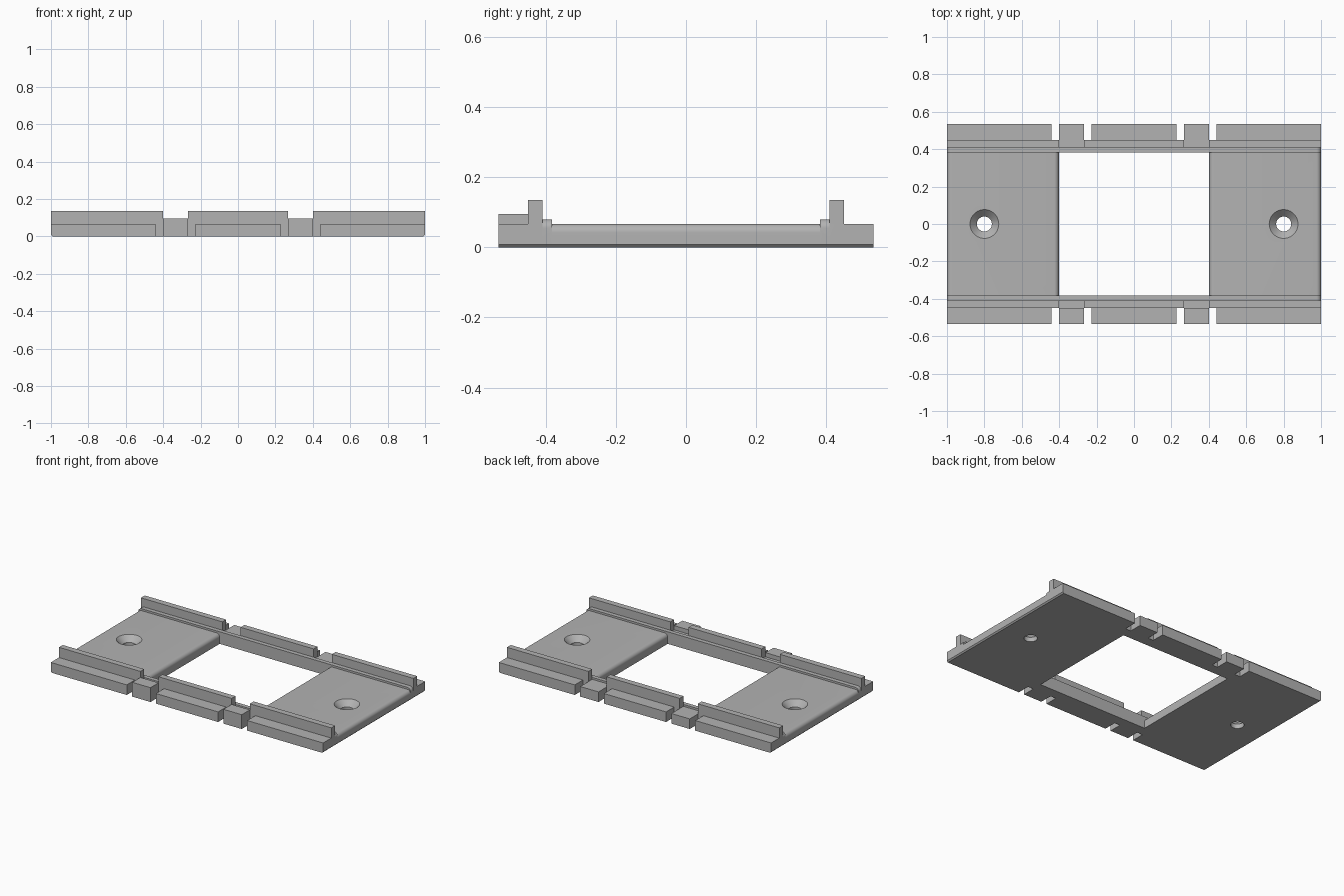
import bpy, bmesh, math

cube = bpy.data.objects.get("Cube")
if cube:
    bpy.data.objects.remove(cube)

grey = bpy.data.materials.new("plain grey")
grey.use_nodes = True
COLOUR = (0.45, 0.45, 0.45, 1)
grey.diffuse_color = COLOUR
grey.node_tree.nodes["Principled BSDF"].inputs["Base Color"].default_value = COLOUR

PLATE, LEDGE, RAIL, BLOCK = 0.067, 0.08, 0.135, 0.095
HALF_Y, RAIL_OUT, RAIL_IN, WINDOW_Y, WINDOW_X = 0.535, 0.45, 0.41, 0.382, 0.402
TAB_IN, TAB_OUT, SLOT = 0.268, 0.402, 0.04


def finish(bm, name):
    bmesh.ops.recalc_face_normals(bm, faces=bm.faces)
    mesh = bpy.data.meshes.new(name)
    bm.to_mesh(mesh)
    bm.free()
    mesh.materials.append(grey)
    obj = bpy.data.objects.new(name, mesh)
    bpy.context.collection.objects.link(obj)
    return obj


def slab(name, profile, y0, y1):
    """Extrude an x-z outline along y."""
    bm = bmesh.new()
    face = bm.faces.new([bm.verts.new((x, y0, z)) for x, z in profile])
    out = bmesh.ops.extrude_face_region(bm, geom=[face])
    verts = [v for v in out["geom"] if isinstance(v, bmesh.types.BMVert)]
    bmesh.ops.translate(bm, verts=verts, vec=(0, y1 - y0, 0))
    return finish(bm, name)


def box(name, x0, x1, y0, y1, z0, z1):
    return slab(name, [(x0, z0), (x1, z0), (x1, z1), (x0, z1)], min(y0, y1), max(y0, y1))


def outline(x0, x1, top, radius=0.0, low0=0.0, low1=0.0):
    """Section with rounded top corners and small bottom chamfers."""
    points = [(x0, low0), (x0 + low0, 0), (x1 - low1, 0), (x1, low1)]
    if not low0:
        points.pop(0)
    if not low1:
        points.pop()
    if not radius:
        return points + [(x1, top), (x0, top)]
    for cx, start in ((x1 - radius, 0), (x0 + radius, 90)):
        for i in range(9):
            a = math.radians(start + i * 90 / 8)
            points.append((cx + radius * math.cos(a), top - radius + radius * math.sin(a)))
    return points


def combine(target, tool, operation):
    mod = target.modifiers.new("combine", "BOOLEAN")
    mod.operation, mod.solver, mod.object = operation, "EXACT", tool
    bpy.context.view_layer.objects.active = target
    bpy.ops.object.modifier_apply(modifier=mod.name)
    bpy.data.objects.remove(tool)


# End panels with rounded edges
LIP, ROUND = 0.008, 0.025
base = slab("mounting_plate", outline(WINDOW_X, 1, PLATE, ROUND, 0, LIP), -0.39, 0.39)
parts = [slab("left_panel", outline(-1, -WINDOW_X, PLATE, ROUND, LIP, 0), -0.39, 0.39)]

for side in (-1, 1):
    # Long raised ledge beside the window, and the outer flange
    y = sorted((side * WINDOW_Y, side * RAIL_IN))
    parts.append(slab("ledge", outline(-1, 1, LEDGE, ROUND, LIP, LIP), *y))
    y = sorted((side * RAIL_IN, side * HALF_Y))
    parts.append(slab("flange", outline(-1, 1, PLATE, 0, LIP, LIP), *y))
    # Upright rail in three lengths
    for x0, x1 in ((-1, -TAB_OUT), (-TAB_IN, TAB_IN), (TAB_OUT, 1)):
        parts.append(box("rail", x0, x1, side * RAIL_IN, side * RAIL_OUT, 0.03, RAIL))

# Taller tabs on the front edge
for s in (-1, 1):
    x0, x1 = sorted((s * TAB_IN, s * TAB_OUT))
    parts.append(box("tab", x0, x1, -HALF_Y, -RAIL_OUT, 0, BLOCK))

for part in parts:
    combine(base, part, "UNION")

# Slots either side of every tab
for side in (-1, 1):
    for s in (-1, 1):
        for a in (TAB_IN - SLOT, TAB_OUT):
            x0, x1 = sorted((s * a, s * (a + SLOT)))
            combine(base, box("slot", x0, x1, side * RAIL_OUT, side * 0.6, -0.1, 0.2), "DIFFERENCE")

# Countersunk screw holes
HOLE, SINK = 0.04, 0.077
for s in (-1, 1):
    bm = bmesh.new()
    rings = []
    for r, z in ((HOLE, -0.05), (HOLE, PLATE - SINK + HOLE), (SINK, PLATE), (SINK, 0.1)):
        rings.append([bm.verts.new((s * 0.8 + r * math.cos(i * math.tau / 40),
                                    r * math.sin(i * math.tau / 40), z)) for i in range(40)])
    for lower, upper in zip(rings, rings[1:]):
        for i in range(40):
            j = (i + 1) % 40
            bm.faces.new((lower[i], lower[j], upper[j], upper[i]))
    bm.faces.new(rings[0])
    bm.faces.new(rings[-1])
    combine(base, finish(bm, "screw_hole"), "DIFFERENCE")

bpy.ops.object.select_all(action="DESELECT")
base.select_set(True)
bpy.context.view_layer.objects.active = base
bpy.ops.object.shade_smooth_by_angle(angle=math.radians(30))
